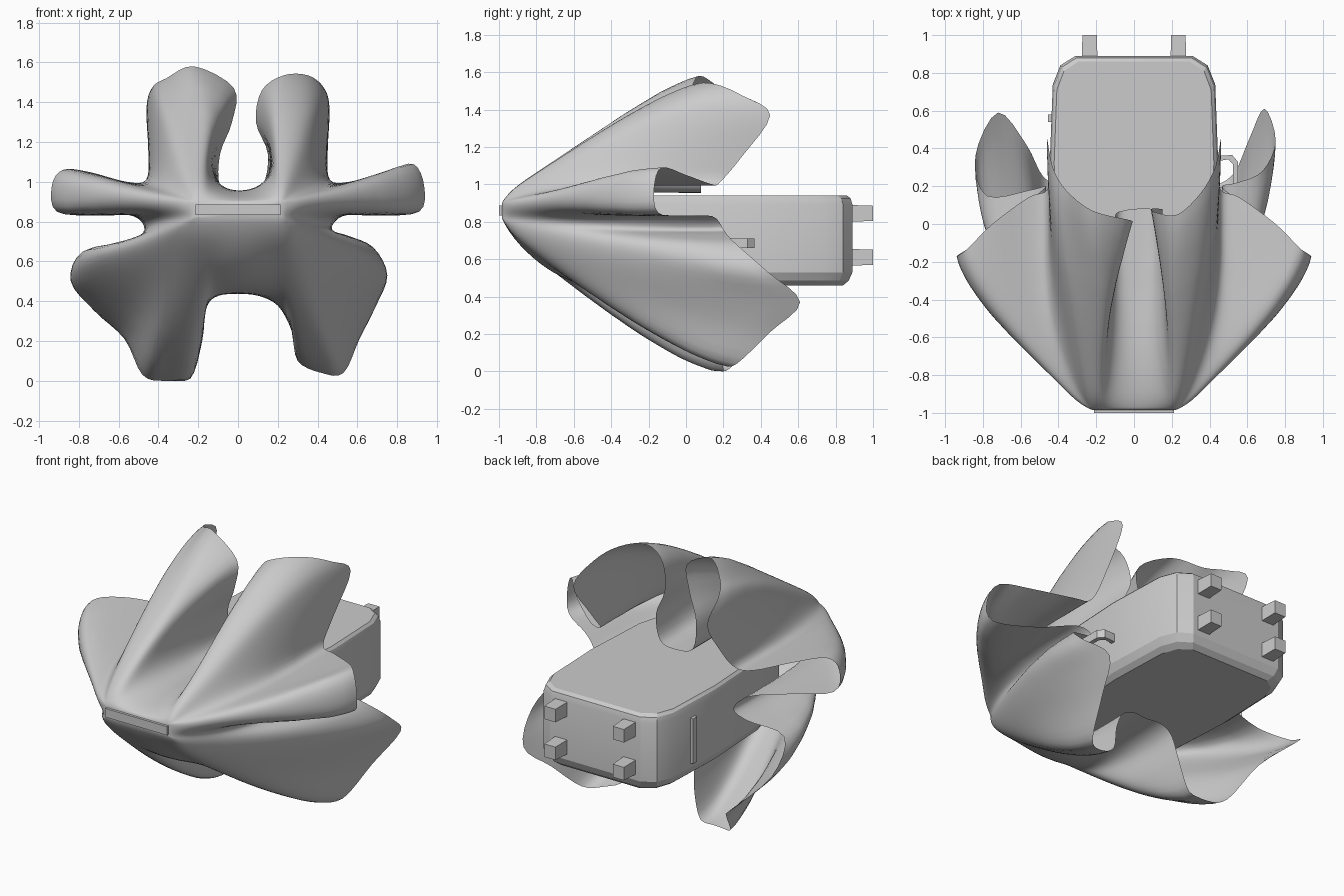
import bpy, bmesh, math
from mathutils import Vector

if "Cube" in bpy.data.objects:
    bpy.data.objects.remove(bpy.data.objects["Cube"])


def make_object(name, bm, smooth=None):
    bmesh.ops.recalc_face_normals(bm, faces=bm.faces[:])
    me = bpy.data.meshes.new(name)
    bm.to_mesh(me)
    bm.free()
    ob = bpy.data.objects.new(name, me)
    bpy.context.collection.objects.link(ob)
    if smooth:
        bpy.ops.object.select_all(action='DESELECT')
        ob.select_set(True)
        bpy.context.view_layer.objects.active = ob
        bpy.ops.object.shade_smooth_by_angle(angle=math.radians(smooth))
    return ob


def loft(bm, rings, caps=(True, True)):
    """Skin a list of equal-length closed rings of points."""
    vs = [[bm.verts.new(p) for p in r] for r in rings]
    n = len(vs[0])
    for a, b in zip(vs, vs[1:]):
        for i in range(n):
            j = (i + 1) % n
            bm.faces.new((a[i], a[j], b[j], b[i]))
    if caps[0]:
        bm.faces.new(vs[0])
    if caps[1]:
        bm.faces.new(vs[-1])


def box(name, x, y, z, taper=1.0):
    """Block given by ranges; the +y end may taper."""
    bm = bmesh.new()
    cx, cz = sum(x) / 2, sum(z) / 2
    hx, hz = (x[1] - x[0]) / 2, (z[1] - z[0]) / 2
    loft(bm, [[(cx + hx * s * a, yy, cz + hz * s * b)
               for a, b in ((-1, -1), (1, -1), (1, 1), (-1, 1))]
              for yy, s in ((y[0], 1), (y[1], taper))])
    return make_object(name, bm)


def catmull(a, b, c, d, t):
    return 0.5 * (2 * b + (c - a) * t + (2 * a - 5 * b + 4 * c - d) * t * t
                  + (3 * b - a - 3 * c + d) * t ** 3)


# Draped cloth: rim points (x, y, z, hug), larger hug = follows the case longer
rim = [
    (0.00, 0.08, 0.955, 3.0), (0.12, 0.08, 0.98, 2.6), (0.15, 0.08, 1.14, 1.7),
    (0.09, 0.08, 1.30, 1.5), (0.12, 0.06, 1.46, 1.25), (0.23, 0.05, 1.535, 1.2),
    (0.35, 0.16, 1.535, 1.3), (0.43, 0.30, 1.475, 1.5), (0.46, 0.45, 1.37, 1.75),
    (0.45, 0.30, 1.15, 2.2), (0.46, 0.18, 1.01, 2.6), (0.56, 0.14, 1.00, 2.0),
    (0.75, 0.00, 1.05, 1.6), (0.88, -0.13, 1.09, 1.35), (0.935, -0.17, 0.98, 1.33),
    (0.91, -0.15, 0.85, 1.35), (0.70, -0.02, 0.83, 1.7), (0.53, 0.14, 0.83, 2.3),
    (0.465, 0.20, 0.76, 3.2), (0.55, 0.22, 0.73, 2.2), (0.68, 0.28, 0.67, 1.7),
    (0.75, 0.44, 0.53, 1.55), (0.69, 0.61, 0.37, 1.75), (0.61, 0.45, 0.21, 1.5),
    (0.53, 0.27, 0.04, 1.3), (0.42, 0.20, 0.04, 1.27), (0.30, 0.18, 0.10, 1.4),
    (0.27, 0.17, 0.25, 1.9), (0.20, 0.14, 0.38, 2.8), (0.10, 0.12, 0.435, 4.2),
    (0.00, 0.10, 0.445, 4.6)]
# The left half is a mirror apart from these looser folds
left_changes = {
    1: (-0.09, 0.06, 0.98), 2: (-0.09, 0.03, 1.14), 3: (-0.03, 0.01, 1.30),
    4: (-0.02, 0.02, 1.47), 5: (-0.22, 0.07, 1.58), 6: (-0.36, 0.18, 1.52),
    13: (-0.88, -0.13, 1.06), 19: (-0.55, 0.18, 0.70), 20: (-0.78, 0.15, 0.65),
    21: (-0.84, 0.36, 0.50), 22: (-0.72, 0.59, 0.35), 23: (-0.57, 0.42, 0.21),
    24: (-0.48, 0.25, 0.03), 25: (-0.37, 0.20, 0.0), 26: (-0.24, 0.20, 0.01),
    27: (-0.18, 0.18, 0.20), 28: (-0.16, 0.14, 0.37)}
full = list(rim)
for i in range(len(rim) - 2, 0, -1):
    x, y, z, h = rim[i]
    full.append((*left_changes.get(i, (-x, y, z)), h))
n_half = len(rim) - 1


def clamp(v, m):
    return max(-m, min(m, v))


def rail(i, t):
    """Point along the fold running from the nose to rim point i."""
    x, y, z, hug = full[i]
    sx = clamp(x * 0.6, 0.22)
    sz = 0.86 + clamp((z - 0.86) * 0.35, 0.04)
    f = 1 - (1 - t) ** hug
    f += 0.075 * (1 - math.exp(-t * 30)) * (1 - t)
    fx = f
    k = min(i, 2 * n_half - i)
    if 1 <= k <= 5:      # inner walls of the top lobes lean in only at the rim
        wide = (0.13, 0.18, 0.19, 0.19, 0.2)[k - 1] - (0.03 if x < 0 else 0)
        sx = math.copysign(wide, x)
        fx = t * t
    return Vector((sx + (x - sx) * fx, -0.985 + (y + 0.985) * t, sz + (z - sz) * f))


bm = bmesh.new()
rings, n, sub, steps = [], len(full), 4, 26
for k in range(steps + 1):
    t = (k / steps) ** 1.3
    ctrl = [rail(i, t) for i in range(n)]
    ring = []
    for i in range(n):
        q = [ctrl[(i + d) % n] for d in (-1, 0, 1, 2)]
        ring += [catmull(*q, s / sub) for s in range(sub)]
    # the nose is taut, so soften the folds there
    for _ in range(int(90 * (1 - t) ** 3)):
        m = len(ring)
        ring = [ring[j] * 0.5 + (ring[j - 1] + ring[(j + 1) % m]) * 0.25
                for j in range(m)]
    for v in ring:
        v.z = max(v.z, 0.0)
    rings.append(ring)
loft(bm, rings, caps=(True, False))
make_object("draped_cloth", bm, 80)

# Case body: chamfered outline stacked in z
half = [(0.22, -0.54), (0.33, -0.44), (0.42, -0.15), (0.445, 0.35),
        (0.43, 0.74), (0.39, 0.84), (0.31, 0.89)]
outline = half + [(-x, y) for x, y in reversed(half)]
bm = bmesh.new()
levels = [(0.46, 0.88, 0.05), (0.485, 0.95, 0.02), (0.53, 1, 0), (0.89, 1, 0),
          (0.925, 0.98, 0.01), (0.94, 0.95, 0.03)]
loft(bm, [[(x * s, y - math.copysign(d, y), z) for x, y in outline]
          for z, s, d in levels])
make_object("case_body", bm, 20)

# Rear feet
for side in (-1, 1):
    for z in (0.61, 0.845):
        box("rear_foot", (side * 0.235 - 0.042, side * 0.235 + 0.042),
            (0.87, 1.0), (z - 0.045, z + 0.045), 0.9)

# Carry handle on the right, bent bar
path = [(0.43, 0.36), (0.52, 0.365), (0.55, 0.33), (0.55, 0.20), (0.52, 0.165), (0.43, 0.17)]
bm = bmesh.new()
mid = Vector((0.43, 0.265))
loops = []
for x, y in path:
    v = Vector((x, y))
    inner = v + (mid - v).normalized() * 0.03
    loops.append([(v.x, v.y, 0.66), (v.x, v.y, 0.71),
                  (inner.x, inner.y, 0.71), (inner.x, inner.y, 0.66)])
loft(bm, loops)
make_object("carry_handle", bm)

# Latch strip on the left
box("latch_strip", (-0.455, -0.42), (0.54, 0.58), (0.56, 0.84))

# Flat plate on the nose
box("nose_plate", (-0.213, 0.213), (-1.0, -0.975), (0.833, 0.887))
